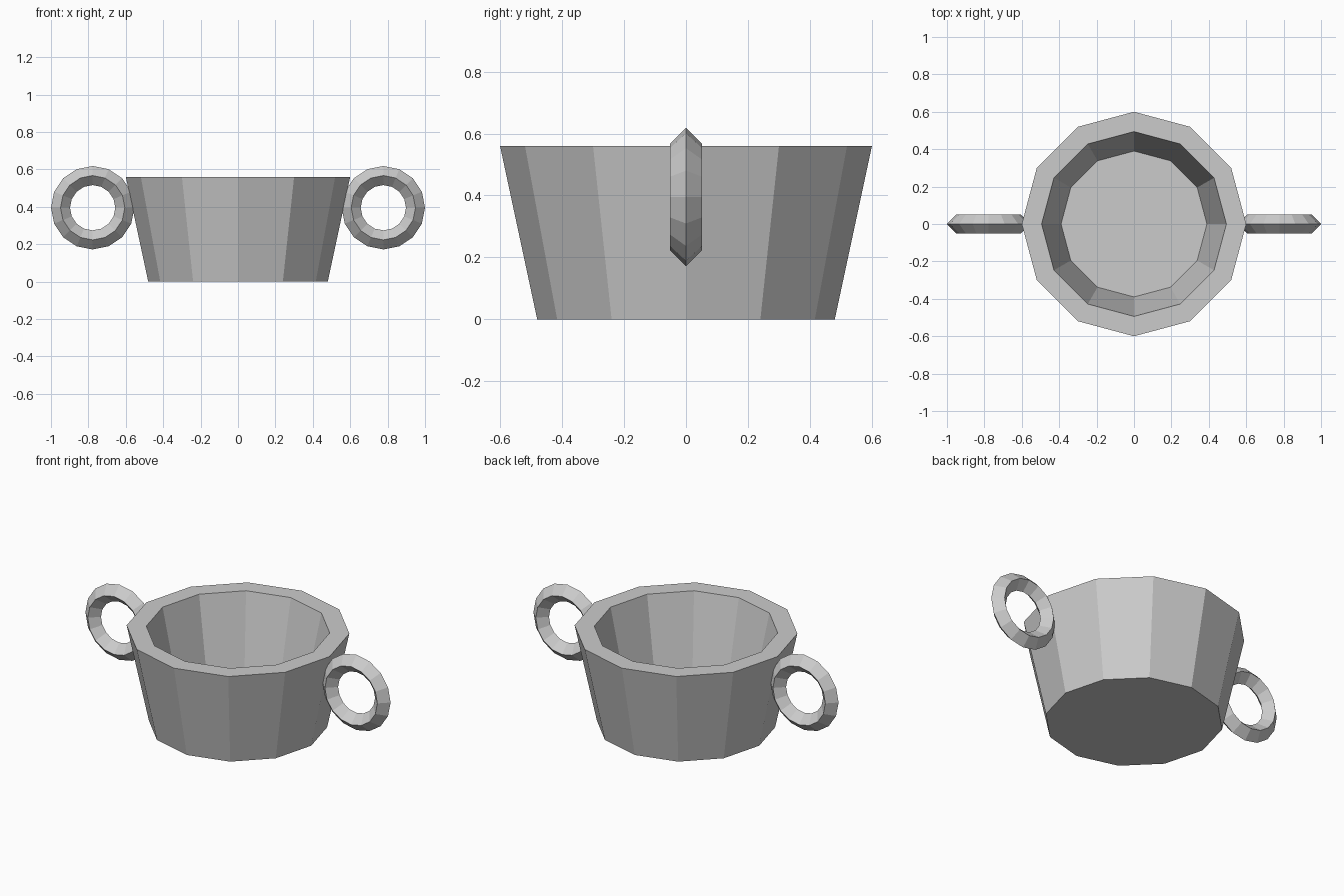
import bpy, bmesh
from math import cos, sin, pi

cube = bpy.data.objects.get("Cube")
if cube:
    bpy.data.objects.remove(cube)

grey = bpy.data.materials.new("light_grey")
grey.use_nodes = True
COLOUR = (0.6, 0.6, 0.6, 1)
grey.diffuse_color = COLOUR
grey.node_tree.nodes["Principled BSDF"].inputs["Base Color"].default_value = COLOUR


def make_object(name, bm):
    bmesh.ops.recalc_face_normals(bm, faces=bm.faces)
    mesh = bpy.data.meshes.new(name)
    bm.to_mesh(mesh)
    bm.free()
    mesh.materials.append(grey)
    obj = bpy.data.objects.new(name, mesh)
    bpy.context.collection.objects.link(obj)
    return obj


def sweep(bm, profile, sides, place, closed):
    """Turn a (radius, height) profile around an axis."""
    rings = [[bm.verts.new(place(r * cos(2 * pi * i / sides), r * sin(2 * pi * i / sides), h))
              for i in range(sides)] for r, h in profile]
    pairs = list(zip(rings, rings[1:]))
    if closed:
        pairs.append((rings[-1], rings[0]))
    else:
        bm.faces.new(rings[0])
        bm.faces.new(rings[-1])
    for a, b in pairs:
        for i in range(sides):
            j = (i + 1) % sides
            bm.faces.new((a[i], a[j], b[j], b[i]))


# Tapered twelve-sided cup with a thick wall and a solid base
bm = bmesh.new()
cup_profile = [(0.48, 0), (0.60, 0.56), (0.494, 0.56), (0.39, 0.08)]
sweep(bm, cup_profile, 12, lambda x, y, h: (x, y, h), False)
make_object("cup", bm)

# Ring handles with a diamond cross-section, one on each side
RING, TUBE = 0.172, 0.051
diamond = [(RING + TUBE, 0), (RING, TUBE), (RING - TUBE, 0), (RING, -TUBE)]
for name, side in (("left_handle", 1), ("right_handle", -1)):
    bm = bmesh.new()
    sweep(bm, diamond, 16, lambda x, z, h: (x, h, z), True)
    handle = make_object(name, bm)
    handle.location = (side * 0.777, 0, 0.395)
